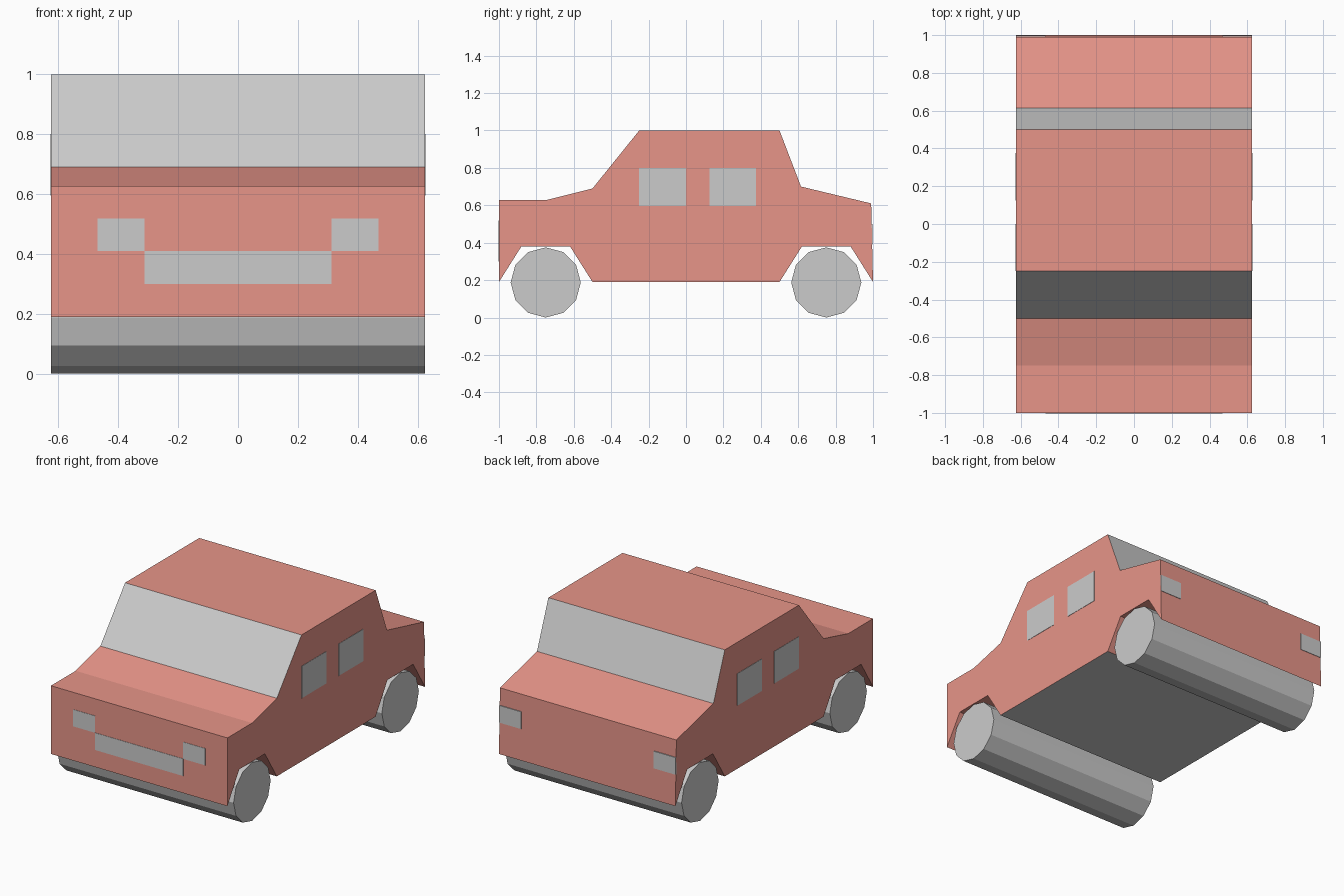
import bpy, bmesh, math

if "Cube" in bpy.data.objects:
    bpy.data.objects.remove(bpy.data.objects["Cube"])

HALF = 0.625      # half width of the car
R = 0.1875        # wheel radius

red = bpy.data.materials.new("red_paint")
red.diffuse_color = (0.8, 0.3, 0.25, 1)
red.use_nodes = True
red.node_tree.nodes["Principled BSDF"].inputs["Base Color"].default_value = red.diffuse_color
grey = bpy.data.materials.new("grey_glass")
grey.diffuse_color = (0.8, 0.8, 0.8, 1)
grey.use_nodes = True
grey.node_tree.nodes["Principled BSDF"].inputs["Base Color"].default_value = grey.diffuse_color


def panel(name, x, y, z):
    """Thin grey plate spanning the given (min, max) ranges."""
    lo, hi = zip(x, y, z)
    bpy.ops.mesh.primitive_cube_add(size=1, location=[(a + b) / 2 for a, b in zip(lo, hi)])
    ob = bpy.context.object
    ob.name = name
    ob.scale = [abs(b - a) for a, b in zip(lo, hi)]


# Body: side profile (y, z) extruded across the width
profile = [(-1, 0.19), (-0.88, 0.38), (-0.62, 0.38), (-0.5, 0.19),
           (0.5, 0.19), (0.62, 0.38), (0.88, 0.38), (1, 0.19),
           (0.99, 0.61), (0.615, 0.70), (0.5, 1), (-0.25, 1),
           (-0.5, 0.69), (-0.75, 0.627), (-1, 0.627)]
FLOOR, REAR_SCREEN, WINDSCREEN = 3, 9, 11   # grey profile edges

bm = bmesh.new()
left = [bm.verts.new((-HALF, y, z)) for y, z in profile]
right = [bm.verts.new((HALF, y, z)) for y, z in profile]
bm.faces.new(left)
bm.faces.new(right[::-1])
n = len(profile)
for i in range(n):
    j = (i + 1) % n
    f = bm.faces.new((left[i], right[i], right[j], left[j]))
    f.material_index = int(i in (FLOOR, REAR_SCREEN, WINDSCREEN))
bmesh.ops.recalc_face_normals(bm, faces=bm.faces)
mesh = bpy.data.meshes.new("car_body")
bm.to_mesh(mesh)
bm.free()
mesh.materials.append(red)
mesh.materials.append(grey)
bpy.context.collection.objects.link(bpy.data.objects.new("car_body", mesh))

# Wheels: two full-width twelve-sided rollers
for name, y in (("front_wheels", -0.75), ("rear_wheels", 0.75)):
    bpy.ops.mesh.primitive_cylinder_add(vertices=12, radius=R, depth=2 * HALF,
                                        location=(0, y, R), rotation=(0, math.pi / 2, 0))
    bpy.context.object.name = name

# Side windows, headlights and tail lights on both sides
for side, s in (("left", -1), ("right", 1)):
    skin = (s * (HALF - 0.002), s * (HALF + 0.002))
    panel(side + "_front_window", skin, (-0.25, 0), (0.595, 0.80))
    panel(side + "_rear_window", skin, (0.125, 0.375), (0.595, 0.80))
    panel(side + "_headlight", (s * 0.3125, s * 0.469), (-1.002, -0.998), (0.41, 0.518))
    panel(side + "_tail_light", (s * 0.469, s * HALF), (0.99, 0.998), (0.39, 0.50))

# Grille
panel("grille", (-0.3125, 0.3125), (-1.002, -0.998), (0.30, 0.41))
